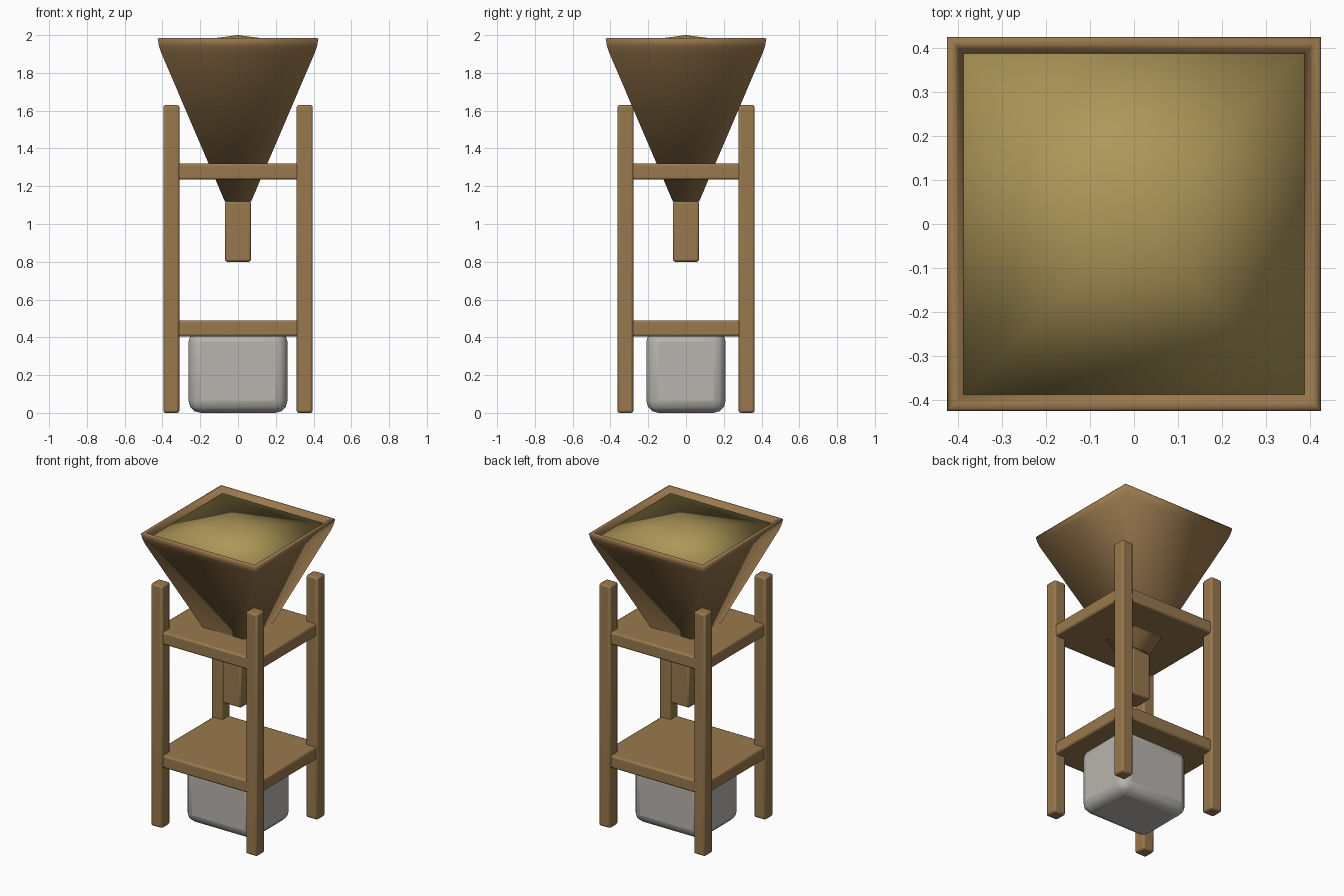
import bpy, bmesh

if "Cube" in bpy.data.objects:
    bpy.data.objects.remove(bpy.data.objects["Cube"])


def material(name, rgb):
    m = bpy.data.materials.new(name)
    m.diffuse_color = (*rgb, 1)
    m.use_nodes = True
    m.node_tree.nodes["Principled BSDF"].inputs["Base Color"].default_value = m.diffuse_color
    return m


WOOD = material("wood", (0.32, 0.19, 0.075))
GRAIN = material("grain", (0.42, 0.31, 0.10))
STONE = material("stone", (0.48, 0.46, 0.43))


def box(name, center, size, mat, bevel, segments=2):
    bpy.ops.mesh.primitive_cube_add(size=1, location=center)
    ob = bpy.context.object
    ob.name = name
    ob.scale = size
    bpy.ops.object.transform_apply(location=False, rotation=False, scale=True)
    mod = ob.modifiers.new("bevel", 'BEVEL')
    mod.width = bevel
    mod.segments = segments
    ob.data.materials.append(mat)
    bpy.ops.object.shade_smooth_by_angle()
    return ob


def square_loft(name, profile, mat, closed=False):
    """Stack square rings given as (half width, z); half width 0 is a tip."""
    bm = bmesh.new()
    rings = []
    for r, z in profile:
        if r == 0:
            rings.append([bm.verts.new((0, 0, z))] * 4)
        else:
            rings.append([bm.verts.new((sx * r, sy * r, z))
                          for sx, sy in ((-1, -1), (1, -1), (1, 1), (-1, 1))])
    pairs = list(zip(rings, rings[1:]))
    if closed:
        pairs.append((rings[-1], rings[0]))
    for a, b in pairs:
        for i in range(4):
            j = (i + 1) % 4
            bm.faces.new(list(dict.fromkeys((a[i], a[j], b[j], b[i]))))
    bmesh.ops.recalc_face_normals(bm, faces=bm.faces[:])
    for f in bm.faces:
        f.smooth = True
    me = bpy.data.meshes.new(name)
    bm.to_mesh(me)
    bm.free()
    me.materials.append(mat)
    ob = bpy.data.objects.new(name, me)
    bpy.context.collection.objects.link(ob)
    return ob


# Four corner posts
for sx, side in ((-1, "left"), (1, "right")):
    for sy, end in ((-1, "front"), (1, "back")):
        box(f"{end}_{side}_post", (sx * 0.353, sy * 0.321, 0.815),
            (0.085, 0.085, 1.63), WOOD, 0.012)

# Two shelves reaching into the posts
for name, z in (("lower_shelf", 0.447), ("upper_shelf", 1.277)):
    box(name, (0, 0, z), (0.772, 0.708, 0.085), WOOD, 0.012)

# Spout under the hopper
box("spout", (0, 0, 0.96), (0.14, 0.14, 0.32), WOOD, 0.012)

# Hollow tapering hopper with a softened rim
square_loft("hopper", [
    (0.07, 1.12), (0.408, 1.91), (0.419, 1.945), (0.425, 1.978),
    (0.42, 1.985), (0.408, 1.985), (0.40, 1.978), (0.386, 1.94), (0.04, 1.14),
], WOOD, closed=True)

# Shallow heap of grain
square_loft("grain", [(0.36, 1.90), (0.388, 1.95), (0, 2.0)], GRAIN)

# Rounded stone block below
box("stone_block", (0, 0, 0.22), (0.524, 0.42, 0.44), STONE, 0.065, 3)
